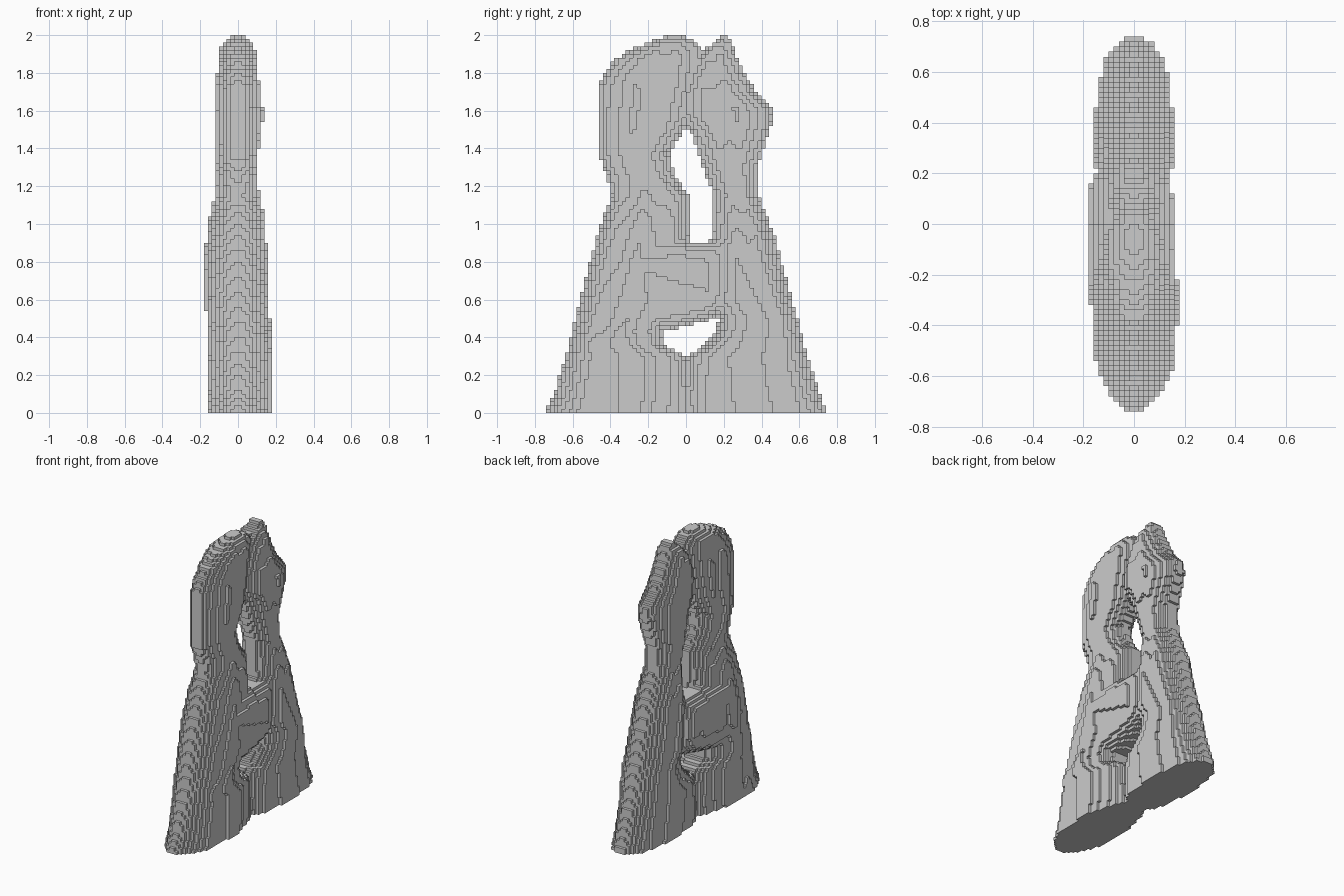
import bpy, bmesh
from math import sin, sqrt

P = 0.02                      # block size
NX, NY, NZ = 20, 76, 100

# Each key: height, outer y, inner y, half depth to -x, half depth to +x
LEFT = [
    (0.00, -.75, .04, .165, .175), (0.10, -.695, .04, .165, .18), (0.30, -.64, .01, .165, .18),
    (0.36, -.62, -.11, .16, .18), (0.43, -.605, -.11, .16, .17), (0.50, -.585, -.06, .16, .165),
    (0.60, -.56, .0, .175, .165), (0.80, -.51, .0, .175, .15), (1.00, -.45, .02, .155, .14),
    (1.15, -.395, .02, .12, .11), (1.25, -.415, -.06, .11, .10), (1.37, -.465, -.085, .11, .10),
    (1.52, -.465, .0, .115, .11), (1.72, -.465, .06, .115, .11), (1.80, -.43, .08, .11, .105),
    (1.87, -.38, .10, .105, .10), (1.92, -.30, .09, .10, .09), (1.96, -.20, .06, .08, .07),
    (1.99, -.12, .0, .045, .045)]
RIGHT = [
    (0.00, .75, -.03, .16, .165), (0.10, .71, -.03, .165, .165), (0.30, .645, .0, .165, .165),
    (0.34, .63, .07, .16, .165), (0.42, .61, .15, .155, .165), (0.50, .59, .18, .15, .165),
    (0.60, .56, .10, .15, .165), (0.90, .48, .10, .15, .14), (0.92, .475, .14, .15, .14),
    (1.15, .385, .145, .11, .10), (1.30, .38, .09, .10, .10), (1.47, .435, .03, .10, .12),
    (1.55, .46, -.02, .10, .13), (1.62, .45, -.04, .10, .13), (1.70, .37, -.03, .10, .12),
    (1.80, .31, .01, .10, .10), (1.90, .26, .07, .09, .09), (1.95, .25, .13, .065, .065),
    (2.00, .22, .18, .025, .03)]


def lerp_keys(keys, z):
    for a, b in zip(keys, keys[1:]):
        if z <= b[0]:
            t = (z - a[0]) / (b[0] - a[0])
            return [p + (q - p) * t for p, q in zip(a[1:], b[1:])]
    return None


def body(keys, y, z, phase):
    """Half depths of a standing figure at (y, z), with soft robe folds."""
    k = lerp_keys(keys, z)
    if k is None:
        return 0, 0
    outer, inner, back, front = k
    u = (y - (outer + inner) / 2) / (abs(outer - inner) / 2)
    if abs(u) >= 1:
        return 0, 0
    s = sqrt(1 - u * u)
    fold = 0.95 + 0.05 * sin(u * 9 + z * 2.5 + phase)
    return back * s * fold, front * s * fold


def arms(y, z):
    """Half depths of the clasped arms that bridge the two figures."""
    low = .43 + max(0, y + .11) * .27
    high = .91 + (.025 if y < 0 else 0)
    if not (-.38 < y < .24 and low < z < high):
        return 0, 0
    v = (2 * z - low - high) / (high - low)
    u = (y + .07) / .31
    s = sqrt((1 - abs(v) ** 5) * (1 - abs(u) ** 6))
    step = 1 if z > .68 - y * .3 else .92
    return .18 * s * step, .15 * s * step


# Mark the filled blocks
filled = set()
for j in range(NY):
    y = (j + .5 - NY / 2) * P
    for k in range(NZ):
        z = (k + .5) * P
        parts = (body(LEFT, y, z, 0), body(RIGHT, y, z, 1.3), arms(y, z))
        back = max(p[0] for p in parts)
        front = max(p[1] for p in parts)
        for i in range(NX):
            x = (i + .5 - NX / 2) * P
            if -back - P * .25 < x < front + P * .25 and back > 0:
                filled.add((i, j, k))

# Skin the blocks with their exposed faces
SIDES = {
    (1, 0, 0): ((1, 0, 0), (1, 1, 0), (1, 1, 1), (1, 0, 1)),
    (-1, 0, 0): ((0, 0, 0), (0, 0, 1), (0, 1, 1), (0, 1, 0)),
    (0, 1, 0): ((0, 1, 0), (0, 1, 1), (1, 1, 1), (1, 1, 0)),
    (0, -1, 0): ((0, 0, 0), (1, 0, 0), (1, 0, 1), (0, 0, 1)),
    (0, 0, 1): ((0, 0, 1), (1, 0, 1), (1, 1, 1), (0, 1, 1)),
    (0, 0, -1): ((0, 0, 0), (0, 1, 0), (1, 1, 0), (1, 0, 0))}
bm = bmesh.new()
verts = {}


def corner(c):
    if c not in verts:
        verts[c] = bm.verts.new(((c[0] - NX / 2) * P, (c[1] - NY / 2) * P, c[2] * P))
    return verts[c]


for cell in sorted(filled):
    for d, quad in SIDES.items():
        if tuple(a + b for a, b in zip(cell, d)) not in filled:
            bm.faces.new([corner(tuple(a + b for a, b in zip(cell, q))) for q in quad])

mesh = bpy.data.meshes.new("embracing_figures")
bm.to_mesh(mesh)
bm.free()
obj = bpy.data.objects.new("embracing_figures", mesh)
bpy.context.collection.objects.link(obj)
